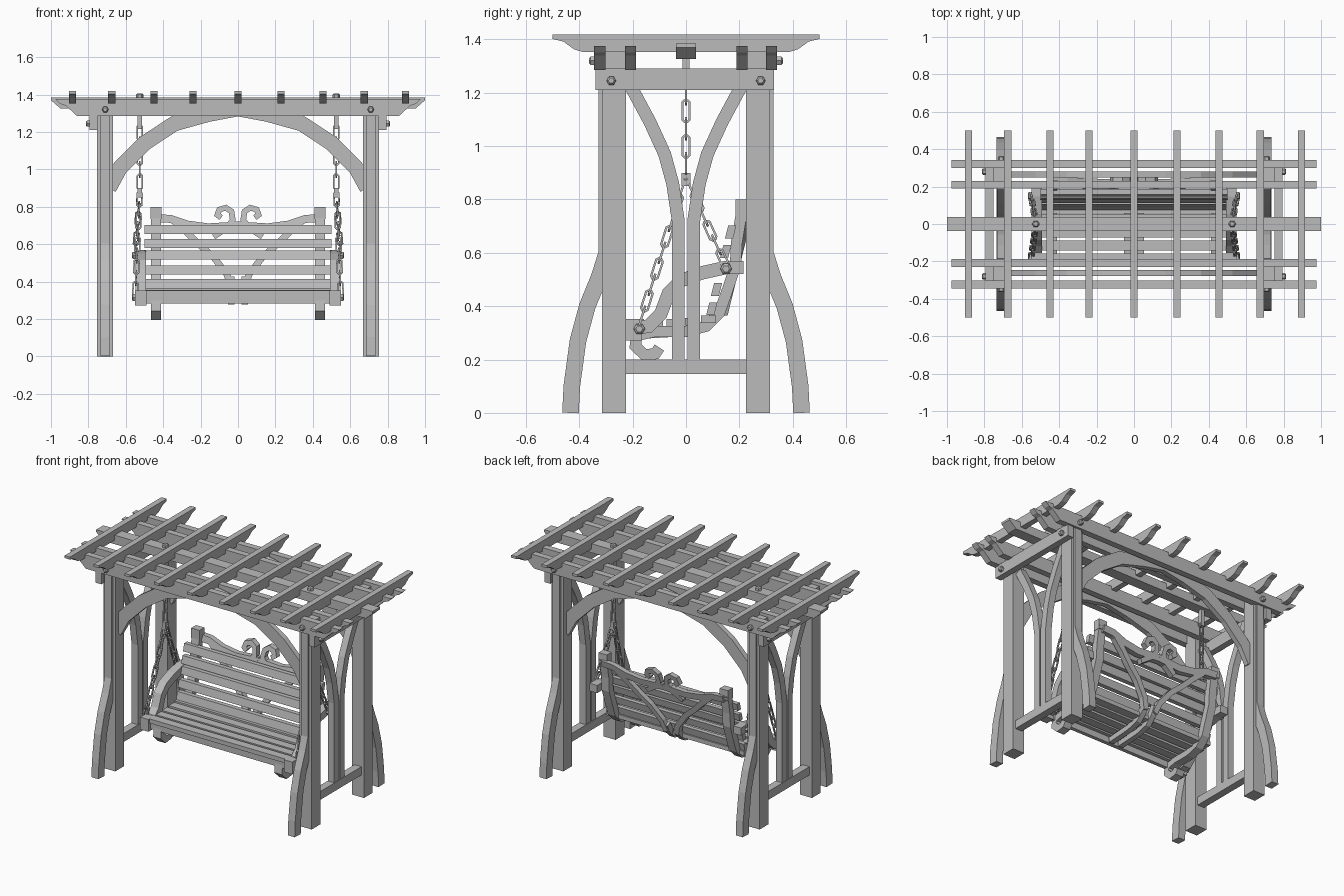
import bpy, bmesh, math
from mathutils import Vector

if "Cube" in bpy.data.objects:
    bpy.data.objects.remove(bpy.data.objects["Cube"])

grey = bpy.data.materials.new("weathered_grey")
grey.use_nodes = True
grey.diffuse_color = (0.5, 0.5, 0.5, 1)
grey.node_tree.nodes["Principled BSDF"].inputs["Base Color"].default_value = (0.5, 0.5, 0.5, 1)


def finish(name, bm):
    bmesh.ops.recalc_face_normals(bm, faces=bm.faces[:])
    mesh = bpy.data.meshes.new(name)
    bm.to_mesh(mesh)
    bm.free()
    mesh.materials.append(grey)
    obj = bpy.data.objects.new(name, mesh)
    bpy.context.collection.objects.link(obj)
    return obj


def loft(name, rings, closed=False):
    """Skin a list of equal vertex rings."""
    bm = bmesh.new()
    skin(bm, rings, closed)
    return finish(name, bm)


def skin(bm, rings, closed):
    rows = [[bm.verts.new(p) for p in ring] for ring in rings]
    n = len(rows[0])
    pairs = list(zip(rows, rows[1:])) + ([(rows[-1], rows[0])] if closed else [])
    for a, b in pairs:
        for i in range(n):
            j = (i + 1) % n
            bm.faces.new((a[i], a[j], b[j], b[i]))
    if not closed:
        bm.faces.new(rows[0])
        bm.faces.new(rows[-1])


def box(name, x0, x1, y0, y1, z0, z1):
    return loft(name, [[(x0, y0, z), (x1, y0, z), (x1, y1, z), (x0, y1, z)] for z in (z0, z1)])


def plate(name, outline, place, t0, t1):
    """Extrude a flat outline between two depths."""
    return loft(name, [[place(u, v, t) for u, v in outline] for t in (t0, t1)])


def ribbon(name, path, width, depth, place):
    """Board of constant width following a flat path, with mitred bends."""
    pts = [Vector(p) for p in path]
    rings = []
    for i, p in enumerate(pts):
        d0 = (p - pts[i - 1]).normalized() if i else None
        d1 = (pts[i + 1] - p).normalized() if i < len(pts) - 1 else None
        d = ((d0 or d1) + (d1 or d0)).normalized()
        n = Vector((-d.y, d.x))
        h = width / 2 / max(0.6, d.dot(d1 or d0))
        a, b = p + n * h, p - n * h
        rings.append([place(*a, -depth / 2), place(*b, -depth / 2),
                      place(*b, depth / 2), place(*a, depth / 2)])
    return loft(name, rings)


def at_x(x):
    return lambda u, v, t: (x + t, u, v)


def at_y(y):
    return lambda u, v, t: (u, y + t, v)


def flip(path, s):
    return [(s * u, v) for u, v in path]


def bolt(name, centre, axis, radius=0.018, length=0.022):
    rings = []
    for t, r in ((0, radius), (length * 0.7, radius), (length, radius * 0.6)):
        ring = []
        for k in range(6):
            a, b = r * math.cos(k * math.pi / 3), r * math.sin(k * math.pi / 3)
            off = {"x": (t, a, b), "y": (a, t, b), "z": (a, b, t)}[axis[-1]]
            sign = -1 if axis[0] == "-" else 1
            ring.append([c + o * (sign if abs(o - t) < 1e-9 and i == "xyz".index(axis[-1]) else 1)
                         for i, (c, o) in enumerate(zip(centre, off))])
        rings.append(ring)
    return loft(name, rings)


def chain(name, start, end, count):
    """Interlocking links, alternately turned a quarter."""
    a, b = Vector(start), Vector(end)
    step = (b - a) / count
    d = step.normalized()
    side = d.cross(Vector((1, 0, 0))).normalized()
    other = d.cross(side)
    half, wide, r = step.length * 0.42, 0.014, 0.006
    bm = bmesh.new()
    for i in range(count):
        s, n = (side, other) if i % 2 else (other, side)
        mid = a + step * (i + 0.5)
        rings = []
        for k in range(8):
            ang = (k + 0.5) * math.pi / 4
            rad = d * math.sin(ang) + s * math.cos(ang)
            p = mid + d * math.copysign(half, math.sin(ang)) + rad * wide
            rings.append([p + rad * r * math.cos(q * math.pi / 2 + 0.785)
                          + n * r * math.sin(q * math.pi / 2 + 0.785) for q in range(4)])
        skin(bm, rings, True)
    return finish(name, bm)


# Roof rafters with tapered tails
tail = [(0.5, 1.418), (0.5, 1.402), (0.46, 1.392), (0.42, 1.363), (0.385, 1.352)]
rafter = flip(tail, -1) + tail[::-1]
for i, x in enumerate((-0.885, -0.675, -0.45, -0.24, 0, 0.23, 0.455, 0.675, 0.895)):
    plate(f"rafter_{i + 1}", rafter, at_x(x), -0.019, 0.019)

# Long roof beams with sloping ends
end = [(0.975, 1.375), (0.95, 1.35), (0.92, 1.34), (0.86, 1.285)]
for i, y in enumerate((-0.323, -0.208, 0.21, 0.321)):
    plate(f"roof_beam_{i + 1}", flip(end, -1) + end[::-1], at_y(y), -0.021, 0.021)
ridge = [(1.0, 1.385), (1.0, 1.37), (0.95, 1.326)]
plate("centre_beam", flip(ridge, -1) + ridge[::-1], at_y(0), -0.037, 0.037)

# Arched braces under the front and back beams
half_arch = [(0.69, 0.9), (0.63, 1.01), (0.50, 1.14), (0.34, 1.245), (0.16, 1.295)]
arch = flip(half_arch, -1) + [(0, 1.325)] + half_arch[::-1]
for y, label in ((-0.262, "front"), (0.265, "back")):
    ribbon(label + "_arch", arch, 0.082, 0.034, at_y(y))

foot = [(0.433, 0), (0.428, 0.1), (0.405, 0.27), (0.37, 0.4), (0.325, 0.51), (0.297, 0.6)]
strut = [(0.029, 0.19), (0.029, 0.72), (0.05, 0.86), (0.08, 0.97), (0.135, 1.09), (0.205, 1.22)]
for s, side in ((1, "left"), (-1, "right")):
    x = s * 0.71
    for e, label in ((-1, "front"), (1, "back")):
        tag = f"{side}_{label}"
        # Post, facing strip and flared foot
        y = e * 0.27
        box(tag + "_post", x - 0.043, x + 0.043, y - 0.045, y + 0.045, 0, 1.355)
        ribbon(tag + "_foot", flip(foot, e), 0.062, 0.05, at_x(x))
        box(tag + "_post_strip", x - 0.025, x + 0.025, e * 0.32 - 0.008, e * 0.32 + 0.008, 0.5, 1.285)
        # Curved side strut
        ribbon(tag + "_strut", flip(strut, e), 0.048, 0.045, at_x(x))
        # Bolts
        bolt(tag + "_beam_bolt", (x, e * 0.342, 1.32), "y" if e > 0 else "-y")
        bolt(tag + "_rail_bolt", (s * 0.792, e * 0.28, 1.245), "x" if s > 0 else "-x")
    box(side + "_top_rail", min(s * 0.75, s * 0.793), max(s * 0.75, s * 0.793), -0.34, 0.33, 1.21, 1.29)
    box(side + "_bottom_rail", x - 0.025, x + 0.025, -0.23, 0.23, 0.145, 0.2)

    # Hanger and chains
    cx = s * 0.525
    bolt(side + "_hanger_nut", (cx, 0, 1.385), "z", 0.02)
    box(side + "_hanger_rod", cx - 0.012, cx + 0.012, -0.014, 0.014, 1.215, 1.33)
    chain(side + "_upper_chain", (cx, 0, 1.23), (cx, 0, 0.9), 5)
    box(side + "_chain_swivel", cx - 0.012, cx + 0.012, -0.016, 0.016, 0.85, 0.9)
    chain(side + "_front_chain", (cx, -0.005, 0.87), (s * 0.55, -0.175, 0.33), 9)
    chain(side + "_back_chain", (cx, 0.005, 0.87), (s * 0.55, 0.15, 0.55), 6)

    # Swing armrest sweeping down to the seat front
    arm = [(-0.22, 0.315), (-0.14, 0.325), (-0.095, 0.37), (-0.065, 0.45), (-0.02, 0.495),
           (0.06, 0.525), (0.15, 0.545), (0.215, 0.545)]
    ribbon(side + "_armrest", arm, 0.05, 0.055, at_x(s * 0.52))
    box(side + "_arm_end", s * 0.52 - 0.03, s * 0.52 + 0.03, -0.225, -0.165, 0.272, 0.352)
    for y, z in ((-0.175, 0.315), (0.15, 0.54)):
        bolt(side + "_arm_bolt", (s * 0.546, y, z), "x" if s > 0 else "-x", 0.022)

    # Swing side frame: scrolled foot, seat rail and back post
    frame = [(-0.1, 0.245), (-0.115, 0.222), (-0.155, 0.217), (-0.19, 0.25), (-0.185, 0.29),
             (-0.12, 0.305), (0, 0.305), (0.075, 0.325), (0.125, 0.375), (0.155, 0.46),
             (0.185, 0.55), (0.19, 0.64), (0.205, 0.73), (0.22, 0.765)]
    ribbon(side + "_seat_frame", frame, 0.042, 0.055, at_x(s * 0.438))
    box(side + "_back_knob", s * 0.438 - 0.03, s * 0.438 + 0.03, 0.185, 0.235, 0.735, 0.8)


# Slope of the swing back
def back_y(z):
    return 0.125 + (z - 0.4) * 0.245


def on_back(u, v, t):
    return (u, back_y(v) + 0.022 + t, v)


# Back slats
for i, z in enumerate((0.39, 0.463, 0.543, 0.605, 0.678)):
    y, h = back_y(z) - 0.025, 0.024
    plate(f"back_slat_{i + 1}", [(y - 0.022, z - h), (y + 0.008, z - h), (y + 0.02, z + h),
                                 (y - 0.01, z + h)], at_x(0), -0.5, 0.5)

# Seat slats
for i, y in enumerate((-0.185, -0.115, -0.045, 0.025, 0.085)):
    z = 0.338 + max(0, y) * 0.15
    box(f"seat_slat_{i + 1}", -0.5, 0.5, y - 0.028, y + 0.028, z - 0.014, z + 0.014)
box("seat_front_apron", -0.49, 0.49, -0.205, -0.18, 0.283, 0.33)

# Crest rail, scrolls and curved back braces
for s, side in ((1, "left"), (-1, "right")):
    crest = [(0.44, 0.74), (0.36, 0.735), (0.27, 0.705), (0.16, 0.69), (0, 0.7)]
    ribbon(side + "_crest_rail", flip(crest, s), 0.042, 0.035, on_back)
    scroll = [(0.13, 0.64), (0.06, 0.685), (0.028, 0.73), (0.035, 0.775), (0.065, 0.795),
              (0.1, 0.785), (0.11, 0.757), (0.09, 0.742)]
    ribbon(side + "_scroll", flip(scroll, s), 0.03, 0.035, on_back)
    brace = [(0.036, 0.37), (0.06, 0.44), (0.13, 0.53), (0.21, 0.6), (0.27, 0.66), (0.34, 0.72)]
    ribbon(side + "_back_brace", flip(brace, s), 0.035, 0.035, on_back)
    lower = [(-0.17, 0.295), (0, 0.305), (0.08, 0.325), (0.125, 0.37), (0.15, 0.42)]
    ribbon(side + "_centre_seat_rail", lower, 0.035, 0.035, at_x(s * 0.036))
